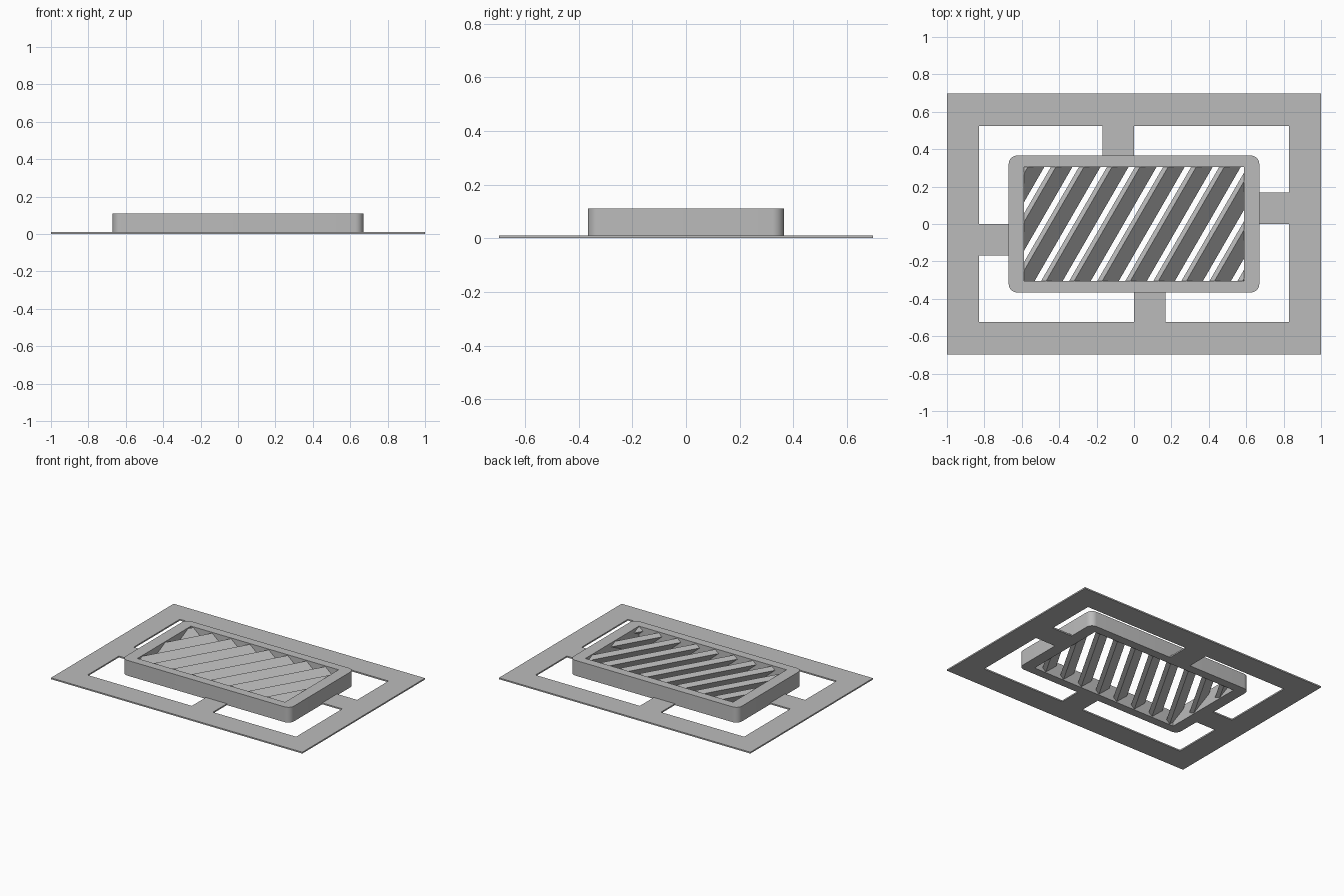
import bpy, bmesh, math
from mathutils import Matrix, Vector

if "Cube" in bpy.data.objects:
    bpy.data.objects.remove(bpy.data.objects["Cube"], do_unlink=True)

grey = bpy.data.materials.new("plain grey")
grey.use_nodes = True
grey.diffuse_color = (0.5, 0.5, 0.5, 1)
grey.node_tree.nodes["Principled BSDF"].inputs["Base Color"].default_value = (0.5, 0.5, 0.5, 1)

HEIGHT, SHEET = 0.11, 0.01
BOX_X, BOX_Y = 0.67, 0.366
OPEN_X, OPEN_Y = 0.587, 0.304
IN_X, IN_Y = 0.83, 0.525


def rectangle(hx, hy, radius=0, steps=8):
    """Outline of a rectangle, with rounded corners if a radius is given."""
    if not radius:
        return [(hx, hy), (-hx, hy), (-hx, -hy), (hx, -hy)]
    points = []
    for i, (sx, sy) in enumerate([(1, 1), (-1, 1), (-1, -1), (1, -1)]):
        for k in range(steps + 1):
            a = math.pi / 2 * (i + k / steps)
            points.append((sx * (hx - radius) + radius * math.cos(a),
                           sy * (hy - radius) + radius * math.sin(a)))
    return points


def finish(name, bm):
    mesh = bpy.data.meshes.new(name)
    bmesh.ops.recalc_face_normals(bm, faces=bm.faces)
    bm.to_mesh(mesh)
    bm.free()
    mesh.materials.append(grey)
    obj = bpy.data.objects.new(name, mesh)
    bpy.context.collection.objects.link(obj)
    return obj


def ring(name, outer, inner, height):
    """Flat ring between two outlines, raised to a height."""
    bm = bmesh.new()
    edges = []
    for loop in (outer, inner):
        verts = [bm.verts.new((x, y, 0)) for x, y in loop]
        edges += [bm.edges.new((v, verts[i - 1])) for i, v in enumerate(verts)]
    bmesh.ops.triangle_fill(bm, edges=edges, use_beauty=True)
    top = bmesh.ops.extrude_face_region(bm, geom=bm.faces[:])
    raised = [g for g in top["geom"] if isinstance(g, bmesh.types.BMVert)]
    bmesh.ops.translate(bm, verts=raised, vec=(0, 0, height))
    return finish(name, bm)


def block(name, x0, x1, y0, y1, height):
    bm = bmesh.new()
    place = Matrix.Translation(((x0 + x1) / 2, (y0 + y1) / 2, height / 2))
    bmesh.ops.create_cube(bm, size=1, matrix=place @ Matrix.Diagonal((x1 - x0, y1 - y0, height, 1)))
    return finish(name, bm)


# Thin outer border and the raised box rim
ring("outer_frame", rectangle(1, 0.697), rectangle(IN_X, IN_Y), SHEET)
rim = ring("box_rim", rectangle(BOX_X, BOX_Y, 0.045), rectangle(OPEN_X, OPEN_Y), HEIGHT)
bpy.ops.object.select_all(action="DESELECT")
rim.select_set(True)
bpy.context.view_layer.objects.active = rim
bpy.ops.object.shade_smooth_by_angle(angle=math.radians(30))

# Four bridges, staggered around the box
TAB = 0.168
block("back_bridge", -TAB, 0, BOX_Y, IN_Y, SHEET)
block("front_bridge", 0, TAB, -IN_Y, -BOX_Y, SHEET)
block("left_bridge", BOX_X, IN_X, 0, TAB, SHEET)
block("right_bridge", -IN_X, -BOX_X, -TAB, 0, SHEET)

# Tilted slats, trimmed to the opening
PITCH = 0.15
turn = Matrix.Rotation(math.radians(-30), 4, "Z") @ Matrix.Rotation(math.radians(45), 4, "Y")
for i in range(-6, 7):
    bm = bmesh.new()
    place = Matrix.Translation((0.037 + i * PITCH, 0, HEIGHT / 2))
    bmesh.ops.create_cube(bm, size=1, matrix=place @ turn @ Matrix.Diagonal((0.108, 2, 0.033, 1)))
    for axis, limit in ((Vector((1, 0, 0)), OPEN_X), (Vector((0, 1, 0)), OPEN_Y)):
        for side in (axis, -axis):
            cut = bmesh.ops.bisect_plane(bm, geom=bm.verts[:] + bm.edges[:] + bm.faces[:],
                                         plane_co=side * limit, plane_no=side, clear_outer=True)
            rims = [e for e in bm.edges if e.is_boundary]
            if rims:
                bmesh.ops.holes_fill(bm, edges=rims)
    if bm.faces:
        finish("slat_%d" % (i + 7), bm)
    else:
        bm.free()
